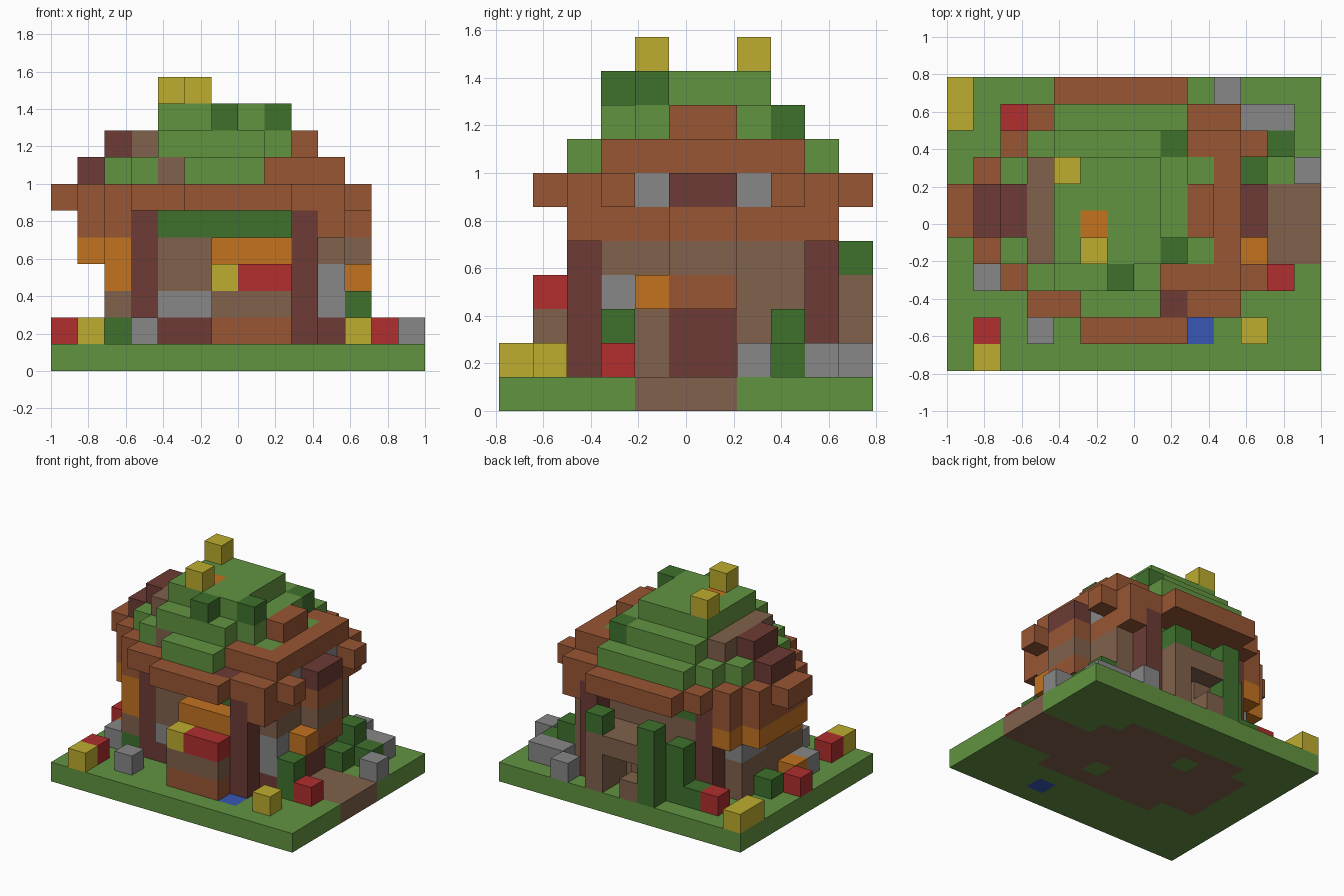
import bpy
import bmesh
from mathutils import Vector

default = bpy.data.objects.get("Cube")
if default:
    bpy.data.objects.remove(default)

NX, NY, NZ = 14, 11, 11
UNIT = 2 / NX


def linear(channel):
    c = channel / 255
    return c / 12.92 if c < 0.04045 else ((c + 0.055) / 1.055) ** 2.4


def material(name, hexcode):
    rgb = [linear(v) for v in bytes.fromhex(hexcode)]
    mat = bpy.data.materials.new(name)
    mat.use_nodes = True
    mat.diffuse_color = (*rgb, 1)
    shader = mat.node_tree.nodes["Principled BSDF"]
    shader.inputs["Base Color"].default_value = (*rgb, 1)
    shader.inputs["Roughness"].default_value = 0.9
    return mat


materials = {name: material(name, code) for name, code in (
    ("grass", "629441"), ("leaf", "3f712d"), ("brown", "985634"),
    ("maroon", "6d3b35"), ("taupe", "81614b"), ("grey", "878787"),
    ("red", "b12e2e"), ("yellow", "bdac2e"), ("orange", "c27320"),
    ("blue", "3757b5"))}
slots = list(materials)
cells = {}


def span(v):
    return range(v[0], v[1] + 1) if isinstance(v, tuple) else (v,)


def fill(part, colour, x, y, z):
    """Fill a block of cells; a tuple is an inclusive range."""
    for i in span(x):
        for j in span(y):
            for k in span(z):
                cells[i, j, k] = (part, colour)


# Ground with path, floor and pond
fill("ground", "grass", (0, 13), (0, 10), 0)
fill("ground", "taupe", (9, 13), (4, 6), 0)
fill("ground", "taupe", (3, 10), (3, 8), 0)
fill("ground", "taupe", (2, 2), (4, 7), 0)
for i, j in ((8, 4), (5, 7), (3, 3), (10, 8)):
    fill("ground", "grass", i, j, 0)
fill("ground", "blue", 9, 1, 0)

# Front and back walls with leafy lintels
for j in (3, 8):
    fill("long_wall", "taupe", (4, 8), j, (1, 4))
    fill("long_wall", "leaf", (4, 8), j, 5)
fill("long_wall", "maroon", (4, 5), 3, 1)
fill("long_wall", "grey", (4, 5), 3, 2)

# Right wall with doorway
fill("right_wall", "taupe", 10, (3, 8), (1, 4))
fill("right_wall", "brown", 10, (2, 9), 5)
fill("right_wall", "maroon", 10, 3, 1)
fill("right_wall", "grey", 10, 3, (2, 3))
fill("door", "maroon", 10, (5, 6), (1, 2))
fill("door_canopy", "brown", 11, (5, 6), 3)
fill("door_canopy", "taupe", 11, (5, 6), 4)
fill("door_canopy", "brown", 11, (5, 6), 5)
fill("door_lamp", "orange", 11, 4, 3)

# Left wall with projecting ledge
fill("left_wall", "taupe", 2, (4, 7), (1, 3))
fill("left_wall", "grey", 2, (6, 7), 3)
fill("left_wall", "taupe", 2, 3, 2)
fill("left_wall", "leaf", 2, 3, 1)
fill("left_wall", "orange", 2, 3, 3)
fill("left_wall", "orange", 2, (3, 8), 4)
fill("left_wall", "brown", 2, (3, 8), 5)
fill("left_ledge", "orange", 1, (4, 7), 4)
fill("left_ledge", "brown", 1, (4, 7), 5)

# Corner posts
for i, j in ((3, 3), (3, 8), (9, 2), (9, 9)):
    fill("corner_post", "maroon", i, j, (1, 5))

# Front bay window and flower box
for k, colour in enumerate(("brown", "taupe", "red"), 1):
    fill("flower_box", colour, (6, 8), (1, 2), k)
fill("flower_box", "yellow", 6, 1, 3)
fill("front_window", "orange", (6, 8), 2, 4)

# Back arch and shrubs
fill("back_arch", "taupe", (6, 8), 9, (1, 3))
fill("back_arch", "taupe", (6, 8), 10, 3)
fill("back_arch", "taupe", 8, 10, (1, 2))
fill("back_arch", "taupe", 6, 10, 1)
for j in (9, 10):
    for k in (1, 2):
        cells.pop((7, j, k), None)
fill("back_shrub", "leaf", 8, 10, 4)
fill("back_shrub", "leaf", 5, 10, (1, 4))
fill("back_shrub", "leaf", 4, 9, (1, 3))
fill("back_shrub", "leaf", 3, 9, 1)

# Eaves
fill("eaves", "brown", (2, 10), (3, 8), 6)
fill("eaves", "brown", 1, (4, 7), 6)
fill("eaves", "brown", 0, (5, 6), 6)
fill("eaves", "brown", (3, 10), 2, 6)
fill("eaves", "brown", (3, 10), 9, 6)
fill("eaves", "brown", (5, 8), 1, 6)
fill("eaves", "brown", (4, 8), 10, 6)
fill("eaves", "maroon", 8, 2, 6)
fill("eaves", "maroon", 11, (5, 6), 6)
for inner, outer in ((4, 3), (7, 8)):
    fill("eaves", "grey", 10, inner, 6)
    fill("eaves", "brown", 11, outer, 6)

# Lower roof step
fill("roof_lower", "grass", (3, 9), (3, 8), 7)
fill("roof_lower", "grass", 2, (4, 7), 7)
fill("roof_lower", "grass", (5, 7), 2, 7)
fill("roof_lower", "grass", (4, 8), 9, 7)
fill("roof_lower", "brown", 10, (3, 8), 7)
fill("roof_lower", "brown", (8, 9), 3, 7)
fill("roof_lower", "brown", 9, 8, 7)
fill("roof_lower", "taupe", 4, 3, 7)
fill("roof_lower", "maroon", 1, (5, 6), 7)

# Middle roof step
fill("roof_middle", "grass", (4, 7), (3, 8), 8)
fill("roof_middle", "grass", 8, (4, 7), 8)
fill("roof_middle", "leaf", 8, 8, 8)
fill("roof_middle", "taupe", 3, (4, 7), 8)
fill("roof_middle", "maroon", 2, (5, 6), 8)
fill("roof_middle", "brown", 9, (5, 6), 8)

# Roof top with tufts and finials
fill("roof_top", "grass", (4, 7), (4, 7), 9)
fill("roof_top", "orange", 5, 5, 9)
fill("roof_tuft", "leaf", 6, 3, 9)
fill("roof_tuft", "leaf", 8, 4, 9)
fill("finial", "yellow", 5, 4, 10)
fill("finial", "yellow", 4, 7, 10)

# Garden blocks on the ground
garden = {
    "yellow": ((1, 0), (11, 1), (0, 9), (0, 10)),
    "red": ((1, 1), (12, 3), (2, 9), (0, 5)),
    "grey": ((3, 1), (1, 3), (13, 7), (11, 9), (12, 9), (10, 10)),
    "leaf": ((12, 8), (11, 8), (11, 7), (11, 3), (1, 6)),
    "orange": ((1, 4),),
}
for colour, places in garden.items():
    for i, j in places:
        fill("garden_" + colour, colour, i, j, 1)
for j in (3, 8):
    fill("garden_leaf", "leaf", 11, j, 2)


def build(part):
    """Make one mesh from the exposed cell sides of a part."""
    bm = bmesh.new()
    verts = {}

    def vert(p):
        key = tuple(p)
        if key not in verts:
            co = Vector((p[0] - NX / 2, p[1] - NY / 2, p[2])) * UNIT
            verts[key] = bm.verts.new(co)
        return verts[key]

    for cell, (owner, colour) in cells.items():
        if owner != part:
            continue
        for axis in range(3):
            u, v = (axis + 1) % 3, (axis + 2) % 3
            for side in (0, 1):
                near = list(cell)
                near[axis] += 2 * side - 1
                if tuple(near) in cells:
                    continue
                loop = []
                for du, dv in ((0, 0), (1, 0), (1, 1), (0, 1)):
                    p = list(cell)
                    p[axis] += side
                    p[u] += du
                    p[v] += dv
                    loop.append(vert(p))
                face = bm.faces.new(loop if side else loop[::-1])
                face.material_index = slots.index(colour)
    mesh = bpy.data.meshes.new(part)
    for mat in materials.values():
        mesh.materials.append(mat)
    bm.to_mesh(mesh)
    bm.free()
    bpy.context.collection.objects.link(bpy.data.objects.new(part, mesh))


for part_name in sorted({owner for owner, _ in cells.values()}):
    build(part_name)
